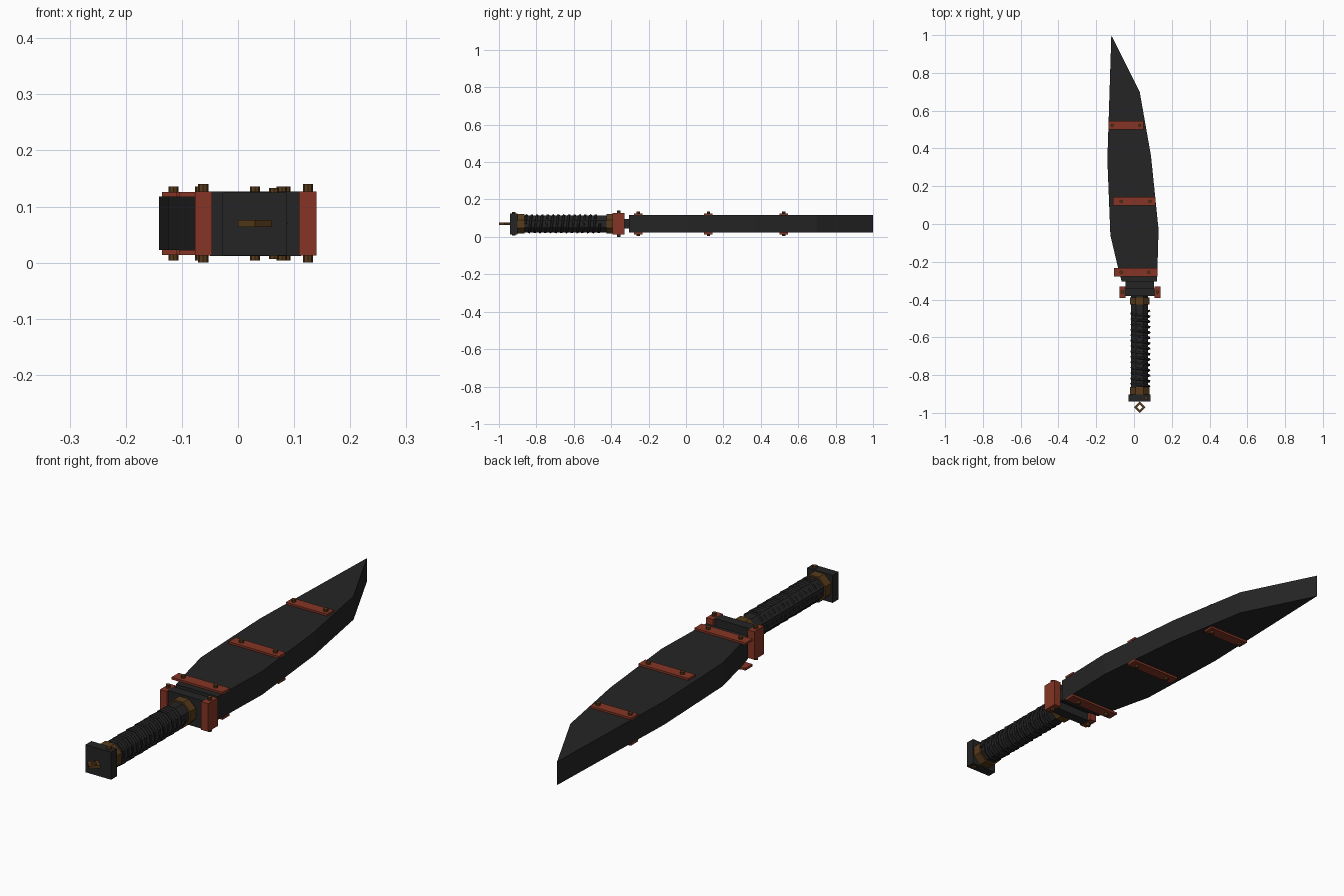
import bpy, bmesh, math
from mathutils import Matrix, Vector

if "Cube" in bpy.data.objects:
    bpy.data.objects.remove(bpy.data.objects["Cube"])

ZC = 0.07   # mid height of the sword
HX = 0.03   # handle axis x


def material(name, color):
    m = bpy.data.materials.new(name)
    m.diffuse_color = (*color, 1)
    m.use_nodes = True
    m.node_tree.nodes["Principled BSDF"].inputs["Base Color"].default_value = m.diffuse_color
    return m


BLACK = material("dark iron", (0.018, 0.018, 0.018))
WRAP_COL = material("black leather", (0.013, 0.013, 0.014))
RED = material("rust red", (0.235, 0.036, 0.018))
BROWN = material("dark bronze", (0.095, 0.043, 0.011))


def finish(bm, name, mat):
    bmesh.ops.recalc_face_normals(bm, faces=bm.faces)
    me = bpy.data.meshes.new(name)
    bm.to_mesh(me)
    bm.free()
    me.materials.append(mat)
    ob = bpy.data.objects.new(name, me)
    bpy.context.collection.objects.link(ob)
    return ob


def box(name, mat, x, y, z):
    bm = bmesh.new()
    size = Vector((x[1] - x[0], y[1] - y[0], z[1] - z[0]))
    mid = Vector((x[0] + x[1], y[0] + y[1], z[0] + z[1])) / 2
    bmesh.ops.create_cube(bm, size=1, matrix=Matrix.Translation(mid) @ Matrix.Diagonal((*size, 1)))
    return finish(bm, name, mat)


def prism(name, mat, outline, z0, z1):
    bm = bmesh.new()
    face = bm.faces.new([bm.verts.new((x, y, z0)) for x, y in outline])
    top = bmesh.ops.extrude_face_region(bm, geom=[face])["geom"]
    bmesh.ops.translate(bm, vec=(0, 0, z1 - z0), verts=[v for v in top if isinstance(v, bmesh.types.BMVert)])
    return finish(bm, name, mat)


def rod(name, mat, y0, y1, r, sides):
    # prism along y on the handle axis, flat side up
    bm = bmesh.new()
    m = (Matrix.Translation((HX, (y0 + y1) / 2, ZC)) @ Matrix.Rotation(math.pi / 2, 4, 'X')
         @ Matrix.Rotation(math.pi / sides, 4, 'Z'))
    bmesh.ops.create_cone(bm, cap_ends=True, segments=sides, radius1=r, radius2=r, depth=y1 - y0, matrix=m)
    return finish(bm, name, mat)


def rivets(name, points, inner, outer):
    # heads on both faces of the sword
    bm = bmesh.new()
    for x, y in points:
        for s in (-1, 1):
            bmesh.ops.create_cone(bm, cap_ends=True, segments=8, radius1=0.009, radius2=0.009,
                                  depth=outer - inner,
                                  matrix=Matrix.Translation((x, y, ZC + s * (inner + outer) / 2)))
    return finish(bm, name, BROWN)


# blade
prism("blade", BLACK,
      [(-0.12, 1.0), (0.03, 0.70), (0.09, 0.36), (0.13, -0.03), (0.122, -0.305),
       (-0.065, -0.305), (-0.085, -0.23), (-0.125, -0.06), (-0.141, 0.34)], 0.023, 0.118)

# red straps with rivets on both faces
for i, (x0, x1, y0, y1) in enumerate([(-0.135, 0.05, 0.50, 0.545),
                                      (-0.11, 0.115, 0.097, 0.142),
                                      (-0.105, 0.125, -0.278, -0.232)]):
    for side, s in (("top", 1), ("bottom", -1)):
        z = sorted((ZC + s * 0.047, ZC + s * 0.056))
        box(f"strap_{i}_{side}", RED, (x0, x1), (y0, y1), z)
rivets("strap_rivets", [(-0.115, 0.522), (0.03, 0.522), (-0.068, 0.12), (0.085, 0.12),
                        (-0.068, -0.255), (0.078, -0.255)], 0.054, 0.066)

# neck and guard
box("neck", BLACK, (-0.045, 0.105), (-0.345, -0.30), (0.045, 0.095))
box("guard", BLACK, (-0.05, 0.112), (-0.382, -0.342), (0.012, 0.127))
box("guard_end_left", RED, (-0.077, -0.046), (-0.392, -0.33), (0.013, 0.127))
box("guard_end_right", RED, (0.109, 0.14), (-0.392, -0.33), (0.013, 0.127))
rivets("guard_rivets", [(-0.062, -0.36), (0.125, -0.36)], 0.055, 0.07)

# handle, collars and pommel
rod("grip", BLACK, -0.91, -0.37, 0.049, 8)
rod("collar_front", BROWN, -0.425, -0.388, 0.056, 8)
rod("collar_back", BROWN, -0.905, -0.864, 0.056, 8)
box("pommel", BLACK, (-0.028, 0.087), (-0.94, -0.902), (0.013, 0.125))
rivets("pommel_rivets", [(0.064, -0.921)], 0.053, 0.063)

# leather wrap, a coarse spiral round the grip
curve = bpy.data.curves.new("grip_wrap", 'CURVE')
curve.dimensions = '3D'
curve.bevel_depth = 0.007
curve.bevel_resolution = 0
curve.use_fill_caps = True
turns, steps = 14, 10
spline = curve.splines.new('POLY')
spline.points.add(turns * steps)
for i, p in enumerate(spline.points):
    a = 2 * math.pi * i / steps
    p.co = (HX + 0.004 + 0.047 * math.cos(a), -0.86 + 0.4 * i / (turns * steps), ZC + 0.047 * math.sin(a), 1)
curve.materials.append(WRAP_COL)
bpy.context.collection.objects.link(bpy.data.objects.new("grip_wrap", curve))

# square loop behind the pommel
bm = bmesh.new()
rings = []
for z in (ZC - 0.006, ZC + 0.006):
    for r in (0.03, 0.014):
        rings.append([bm.verts.new((HX + r * math.cos(k * math.pi / 2), -0.97 + r * math.sin(k * math.pi / 2), z))
                      for k in range(4)])
for a, b in ((0, 1), (1, 3), (3, 2), (2, 0)):
    for k in range(4):
        n = (k + 1) % 4
        bm.faces.new((rings[a][k], rings[a][n], rings[b][n], rings[b][k]))
finish(bm, "pommel_loop", BROWN)
